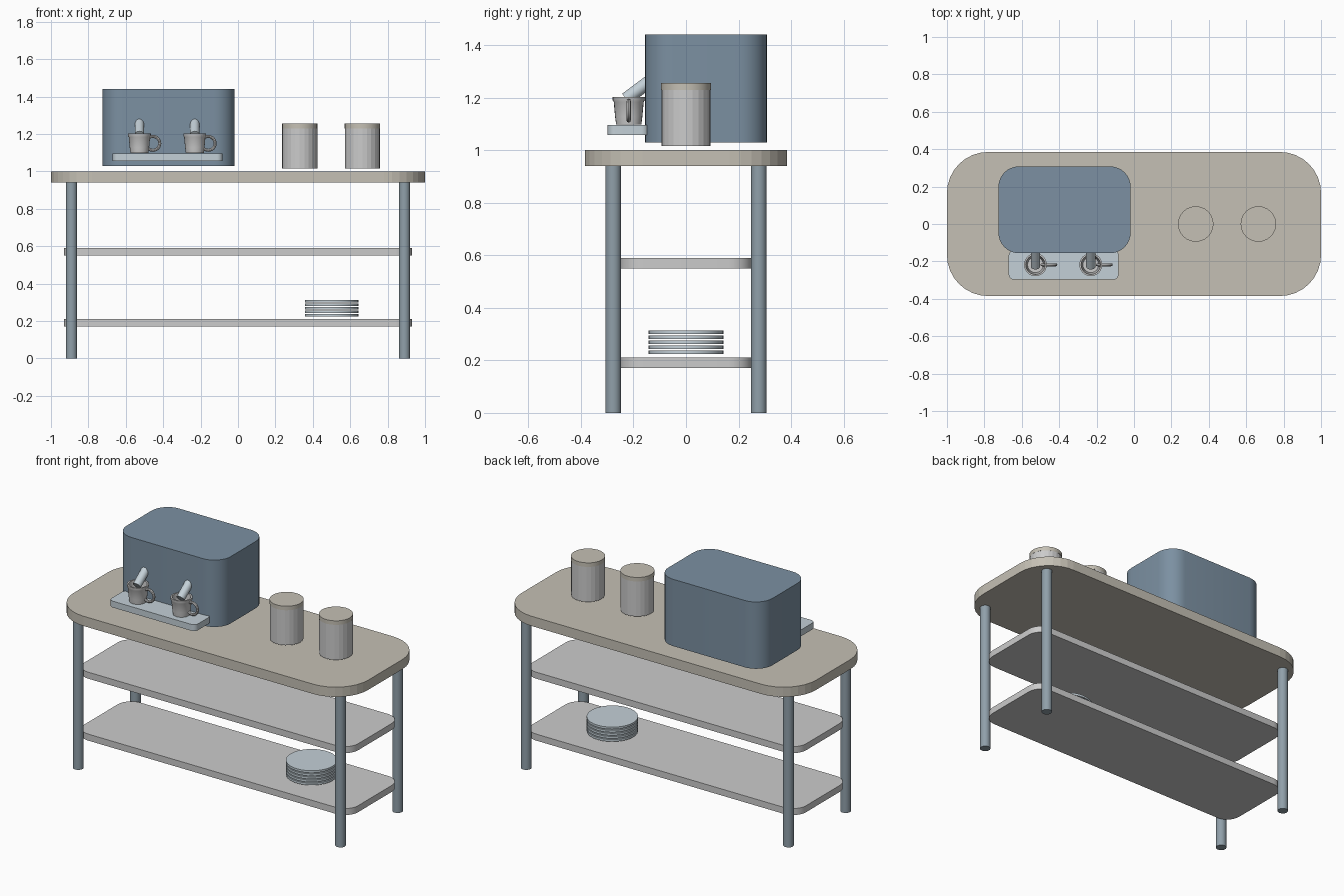
import bpy, bmesh
from math import cos, sin, pi, radians, atan2

if "Cube" in bpy.data.objects:
    bpy.data.objects.remove(bpy.data.objects["Cube"])


def material(name, rgb):
    m = bpy.data.materials.new(name)
    m.diffuse_color = (*rgb, 1)
    m.use_nodes = True
    m.node_tree.nodes["Principled BSDF"].inputs["Base Color"].default_value = m.diffuse_color
    return m


STONE = material("stone", (0.56, 0.53, 0.46))
STEEL = material("blue_steel", (0.28, 0.35, 0.40))
BODY = material("blue_enamel", (0.20, 0.28, 0.36))
PALE = material("pale_metal", (0.55, 0.63, 0.68))


def finish(ob, name, mat=None, smooth=True):
    ob.name = name
    if mat:
        ob.data.materials.append(mat)
    if smooth:
        bpy.ops.object.select_all(action='DESELECT')
        ob.select_set(True)
        bpy.context.view_layer.objects.active = ob
        bpy.ops.object.shade_smooth_by_angle(angle=radians(30))
    return ob


def from_bmesh(bm, name, mat=None, smooth=True):
    bmesh.ops.recalc_face_normals(bm, faces=bm.faces)
    me = bpy.data.meshes.new(name)
    bm.to_mesh(me)
    bm.free()
    ob = bpy.data.objects.new(name, me)
    bpy.context.collection.objects.link(ob)
    return finish(ob, name, mat, smooth)


def slab(name, x0, x1, y0, y1, z0, z1, r, mat=None, seg=8, smooth=True):
    """Block with rounded vertical corners and sharp top and bottom edges."""
    bm = bmesh.new()
    verts = []
    corners = [(x1 - r, y1 - r), (x0 + r, y1 - r), (x0 + r, y0 + r), (x1 - r, y0 + r)]
    for q, (cx, cy) in enumerate(corners):
        for i in range(seg + 1):
            a = pi / 2 * (q + i / seg)
            verts.append(bm.verts.new((cx + r * cos(a), cy + r * sin(a), z0)))
    face = bm.faces.new(verts)
    ext = bmesh.ops.extrude_face_region(bm, geom=[face], use_keep_orig=True)
    top = [g for g in ext["geom"] if isinstance(g, bmesh.types.BMVert)]
    bmesh.ops.translate(bm, verts=top, vec=(0, 0, z1 - z0))
    return from_bmesh(bm, name, mat, smooth)


def cylinder(name, loc, r, h, mat=None, n=24, rot=(0, 0, 0), smooth=True):
    bpy.ops.mesh.primitive_cylinder_add(vertices=n, radius=r, depth=h, location=loc, rotation=rot)
    return finish(bpy.context.object, name, mat, smooth)


def lathe(name, profile, loc, mat=None, n=24):
    """Revolve (radius, z) points; the first and last rings are capped."""
    bm = bmesh.new()
    x, y, z = loc
    rings = [[bm.verts.new((x + r * cos(2 * pi * i / n), y + r * sin(2 * pi * i / n), z + h))
              for i in range(n)] for r, h in profile]
    for a, b in zip(rings, rings[1:]):
        for i in range(n):
            j = (i + 1) % n
            bm.faces.new((a[i], a[j], b[j], b[i]))
    bm.faces.new(rings[0])
    bm.faces.new(rings[-1])
    return from_bmesh(bm, name, mat)


# Counter top, shelves and legs
slab("counter_top", -1, 1, -0.385, 0.385, 0.94, 1.0, 0.22, STONE, smooth=False)
for name, z in (("lower_shelf", 0.17), ("upper_shelf", 0.55)):
    slab(name, -0.93, 0.93, -0.253, 0.253, z, z + 0.04, 0.09)
for sx, side in ((-1, "left"), (1, "right")):
    for sy, end in ((-1, "front"), (1, "back")):
        cylinder(f"{end}_{side}_leg", (sx * 0.89, sy * 0.277, 0.47), 0.03, 0.94, STEEL)

# Coffee machine body and drip tray
slab("machine_body", -0.725, -0.018, -0.156, 0.308, 1.03, 1.44, 0.11, BODY)
slab("drip_tray", -0.67, -0.082, -0.298, -0.14, 1.057, 1.096, 0.03, PALE)

# Spouts and cups
tilt = atan2(0.8, 0.6)
cup = [(0.048, 0), (0.052, 0.03), (0.057, 0.085), (0.061, 0.092), (0.061, 0.105),
       (0.052, 0.105), (0.049, 0.08), (0.042, 0.015)]
for side, x in (("left", -0.527), ("right", -0.231)):
    L = 0.13
    cylinder(f"{side}_spout", (x, -0.228 + 0.4 * L, 1.195 + 0.3 * L), 0.025, L, PALE,
             rot=(-tilt, 0, 0))
    lathe(f"{side}_cup", cup, (x, -0.218, 1.098))
    bpy.ops.mesh.primitive_torus_add(major_radius=0.037, minor_radius=0.008, major_segments=24,
                                     minor_segments=8, location=(x + 0.072, -0.218, 1.15),
                                     rotation=(pi / 2, 0, 0))
    finish(bpy.context.object, f"{side}_cup_handle")

# Storage jars with lids
for side, x in (("left", 0.33), ("right", 0.665)):
    cylinder(f"{side}_jar", (x, 0, 1.1225), 0.094, 0.215, smooth=False)
    cylinder(f"{side}_jar_lid", (x, 0, 1.2425), 0.095, 0.025, STONE)

# Stack of plates on the lower shelf
for i in range(5):
    cylinder(f"plate_{i + 1}", (0.5, 0, 0.231 + 0.019 * i), 0.143, 0.013, PALE, n=32)
